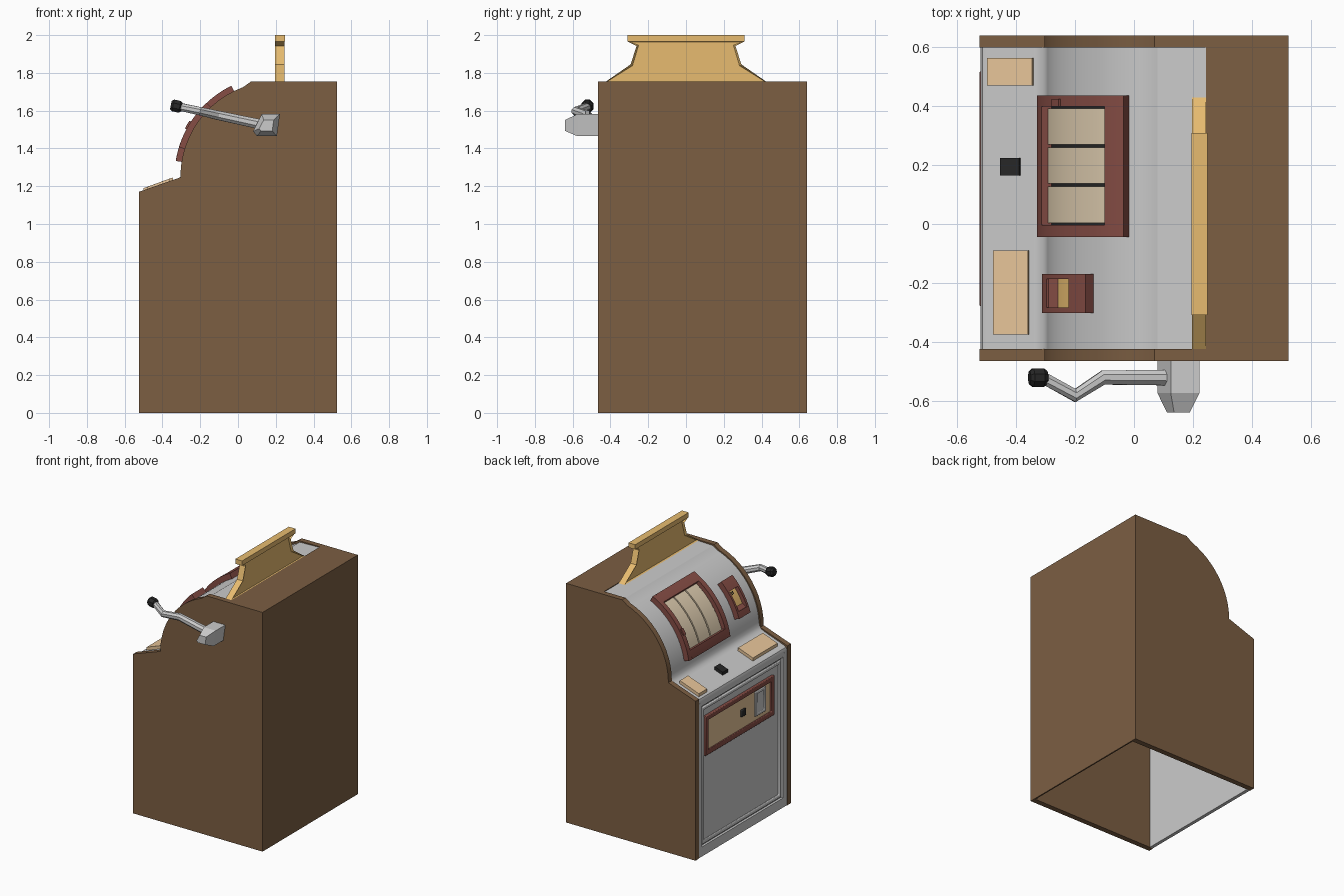
import bpy, bmesh, math
from mathutils import Vector

if "Cube" in bpy.data.objects:
    bpy.data.objects.remove(bpy.data.objects["Cube"])


def mat(name, r, g, b):
    m = bpy.data.materials.new(name)
    m.diffuse_color = (r, g, b, 1)
    m.use_nodes = True
    m.node_tree.nodes["Principled BSDF"].inputs["Base Color"].default_value = m.diffuse_color
    return m


BROWN = mat("walnut", 0.20, 0.112, 0.055)
RED = mat("dark_red", 0.24, 0.075, 0.06)
GOLD = mat("gold", 0.80, 0.50, 0.16)
TAN = mat("tan", 0.80, 0.56, 0.32)
CREAM = mat("cream", 0.75, 0.62, 0.44)
BLACK = mat("black", 0.02, 0.02, 0.02)
CX, CZ = 0.2, 1.25          # centre of the curved upper front


def finish(name, bm, m=None, bevel=0, smooth=True):
    bmesh.ops.recalc_face_normals(bm, faces=bm.faces)
    me = bpy.data.meshes.new(name)
    bm.to_mesh(me)
    bm.free()
    ob = bpy.data.objects.new(name, me)
    bpy.context.collection.objects.link(ob)
    if m:
        me.materials.append(m)
    if bevel:
        b = ob.modifiers.new("bevel", 'BEVEL')
        b.width, b.segments = bevel, 2
    if smooth:
        bpy.ops.object.select_all(action='DESELECT')
        ob.select_set(True)
        bpy.context.view_layer.objects.active = ob
        bpy.ops.object.shade_smooth_by_angle(angle=math.radians(30))
    return ob


def loft(bm, rings):
    """Closed skin through rings of equal point count."""
    vs = [[bm.verts.new(p) for p in r] for r in rings]
    n = len(vs[0])
    for a, b in zip(vs, vs[1:]):
        for i in range(n):
            bm.faces.new((a[i], a[(i + 1) % n], b[(i + 1) % n], b[i]))
    bm.faces.new(vs[0])
    bm.faces.new(vs[-1][::-1])


def prism(name, parts, m=None, bevel=0):
    """parts: (xz profile, y0, y1)."""
    bm = bmesh.new()
    for prof, y0, y1 in parts:
        loft(bm, [[(x, y, z) for x, z in prof] for y in (y0, y1)])
    return finish(name, bm, m, bevel)


def arc(r, a0, a1, n=12):
    return [(CX + r * math.cos(math.radians(a0 + (a1 - a0) * i / n)),
             CZ + r * math.sin(math.radians(a0 + (a1 - a0) * i / n))) for i in range(n + 1)]


def band(r0, r1, a0, a1):
    return arc(r0, a0, a1) + arc(r1, a1, a0)


def rect(x0, x1, z0, z1):
    return [(x0, z0), (x1, z0), (x1, z1), (x0, z1)]


def arc_frame(name, a0, a1, b0, b1, y0, y1, w0, w1):
    """Curved frame: outer angles a, opening angles b, outer y, opening w."""
    r = (0.485, 0.536)
    return prism(name, [(band(*r, a0, a1), y0, w0), (band(*r, a0, a1), w1, y1),
                        (band(*r, a0, b0), w0, w1), (band(*r, b1, a1), w0, w1)], RED)


def flat_frame(name, x0, x1, y, z, w, m=None, bevel=0):
    """Rectangular mitred frame on the front face."""
    bm = bmesh.new()

    def loop(x, d):
        return [bm.verts.new((x, *p)) for p in ((y[0] + d, z[0] + d), (y[1] - d, z[0] + d),
                                                (y[1] - d, z[1] - d), (y[0] + d, z[1] - d))]
    ls = [loop(x0, 0), loop(x1, 0), loop(x1, w), loop(x0, w)]
    for k in range(4):
        a, b = ls[k], ls[(k + 1) % 4]
        for i in range(4):
            bm.faces.new((a[i], a[(i + 1) % 4], b[(i + 1) % 4], b[i]))
    return finish(name, bm, m, bevel)


# Cabinet side panels
side = [(-0.525, 0), (0.525, 0), (0.525, 1.755), (0.07, 1.755)] + \
    arc(0.505, 110, 179, 12) + [(-0.305, 1.247), (-0.525, 1.17)]
prism("side_panels", [(side, -0.465, -0.425), (side, 0.60, 0.64)], BROWN)

# Back and top boards, open underneath
prism("back_and_top", [([(0.525, 0), (0.525, 1.755), (0.245, 1.755), (0.245, 1.74),
                         (0.515, 1.74), (0.515, 0)], -0.425, 0.60)], BROWN)

# Grey front skin: door, shelf, fillet, curved face, top
skin = [(-0.505, 0), (-0.505, 1.09), (-0.519, 1.10), (-0.522, 1.14), (-0.515, 1.158), (-0.50, 1.167),
        (-0.335, 1.226), (-0.313, 1.238), (-0.300, 1.258)] + \
    arc(0.496, 176, 108, 20) + [(0.08, 1.745), (0.245, 1.75)]
inner = [(x + 0.008, z - 0.008 if i else z) for i, (x, z) in enumerate(skin)]
prism("front_skin", [(skin + inner[:-1][::-1], -0.425, 0.60)])

# Door surround and bead
prism("door_surround", [(rect(-0.522, -0.50, 0, 0.07), -0.425, 0.60),
                        (rect(-0.522, -0.50, 0.07, 1.13), -0.425, -0.38),
                        (rect(-0.522, -0.50, 0.07, 1.13), 0.56, 0.60)])
flat_frame("door_bead", -0.517, -0.50, (-0.37, 0.55), (0.08, 1.085), 0.025, None, 0.006)

# Coin panel on the door
flat_frame("coin_panel_frame", -0.525, -0.50, (-0.28, 0.52), (0.72, 1.01), 0.035, RED, 0.005)
prism("coin_panel", [(rect(-0.512, -0.50, 0.75, 0.98), -0.25, 0.49)], TAN)
prism("coin_lock", [(rect(-0.525, -0.505, 0.845, 0.895), 0.05, 0.10)], BLACK, 0.005)
flat_frame("coin_slot_frame", -0.522, -0.505, (-0.185, -0.065), (0.785, 0.965), 0.02, None, 0.004)
prism("coin_slot", [([(-0.508, 0.80), (-0.52, 0.80), (-0.514, 0.95), (-0.508, 0.95)],
                     -0.17, -0.08)])


# Shelf plates and button
def shelf_plate(x0, x1):
    def z(x, d):
        return 1.17 + (x + 0.525) * 0.352 + d
    return [(x0, z(x0, -0.02)), (x1, z(x1, -0.02)), (x1 - 0.006, z(x1, 0.011)), (x0, z(x0, 0.011))]


prism("shelf_plates", [(shelf_plate(-0.50, -0.34), 0.47, 0.565),
                       (shelf_plate(-0.48, -0.355), -0.375, -0.09)], TAN)
prism("shelf_button", [(shelf_plate(-0.455, -0.385), 0.165, 0.225)], BLACK)

# Reel window
arc_frame("reel_frame", 116, 171, 124, 164, -0.045, 0.437, -0.004, 0.40)
prism("reel_backing", [(band(0.485, 0.500, 123, 165), -0.01, 0.405)], BLACK)
prism("reels", [(band(0.49, 0.512, 124, 164), 0.004 + i * 0.133, 0.127 + i * 0.133)
                for i in range(3)], CREAM)
prism("reel_frame_catch", [(band(0.53, 0.545, 147, 152), 0.40, 0.425)], RED)

# Payout window with sloped sill and markings
arc_frame("payout_frame", 133, 163, 142, 158, -0.302, -0.17, -0.283, -0.187)
prism("payout_plate", [(band(0.488, 0.507, 142, 158), -0.283, -0.187)], GOLD)
prism("payout_sill", [(arc(0.49, 152, 158, 3) + [arc(0.53, 158, 159, 1)[0]], -0.283, -0.187)], RED)
prism("payout_marks", [(band(0.50, 0.510, a, a + 2.5), y, y + 0.005)
                       for a, y in ((143, -0.245), (143, -0.23))], BLACK)

# Top sign: outline with recessed faces, plus cap
half = [(0.43, 1.75), (0.293, 1.845), (0.262, 1.942), (0.308, 1.965)]
outline = half + [(-y, z) for y, z in half[::-1]]
bm = bmesh.new()
loft(bm, [[(x, y, z) for y, z in outline] for x in (0.197, 0.245)])
bm.normal_update()
bmesh.ops.recalc_face_normals(bm, faces=bm.faces)
faces = [f for f in bm.faces if len(f.verts) == 8]
bmesh.ops.inset_individual(bm, faces=faces, thickness=0.012, depth=-0.012)
finish("top_sign", bm, GOLD, smooth=False)
prism("sign_cap", [(rect(0.195, 0.25, 1.965, 2.0), -0.31, 0.31)], GOLD)

# Lever hub
hub = [(0.125, 1.582), (0.222, 1.582), (0.206, 1.465), (0.10, 1.465), (0.08, 1.49)]
bm = bmesh.new()
loft(bm, [[(x, y, z) for x, z in hub] for y in (-0.465, -0.575)] +
     [[(0.15 + (x - 0.15) * 0.55, -0.64, 1.52 + (z - 1.52) * 0.5) for x, z in hub]])
finish("lever_hub", bm, smooth=False)


# Lever arm and knob: octagonal rings along a cranked path
def ring(c, d, r, n=8):
    d = Vector(d).normalized()
    u = d.cross(Vector((0, 0, 1))).normalized()
    v = u.cross(d)
    return [Vector(c) + r * (math.cos((i + .5) * math.tau / n) * u +
                             math.sin((i + .5) * math.tau / n) * v) for i in range(n)]


path = [Vector(p) for p in ((0.14, -0.522, 1.523), (-0.105, -0.522, 1.575),
                            (-0.20, -0.583, 1.597), (-0.31, -0.522, 1.621))]
bm = bmesh.new()
rings = []
for i, p in enumerate(path):
    d = path[min(i + 1, 3)] - path[max(i - 1, 0)]
    rings.append(ring(p, d, (0.029, 0.026, 0.024, 0.022)[i]))
loft(bm, rings)
finish("lever_arm", bm)
bm = bmesh.new()
d = Vector((-1, 0, 0.21)).normalized()
loft(bm, [ring(Vector((-0.326, -0.522, 1.624)) + d * s, d, r)
          for s, r in ((-0.031, 0.024), (-0.018, 0.034), (0.018, 0.034), (0.03, 0.024))])
finish("lever_knob", bm, BLACK)
